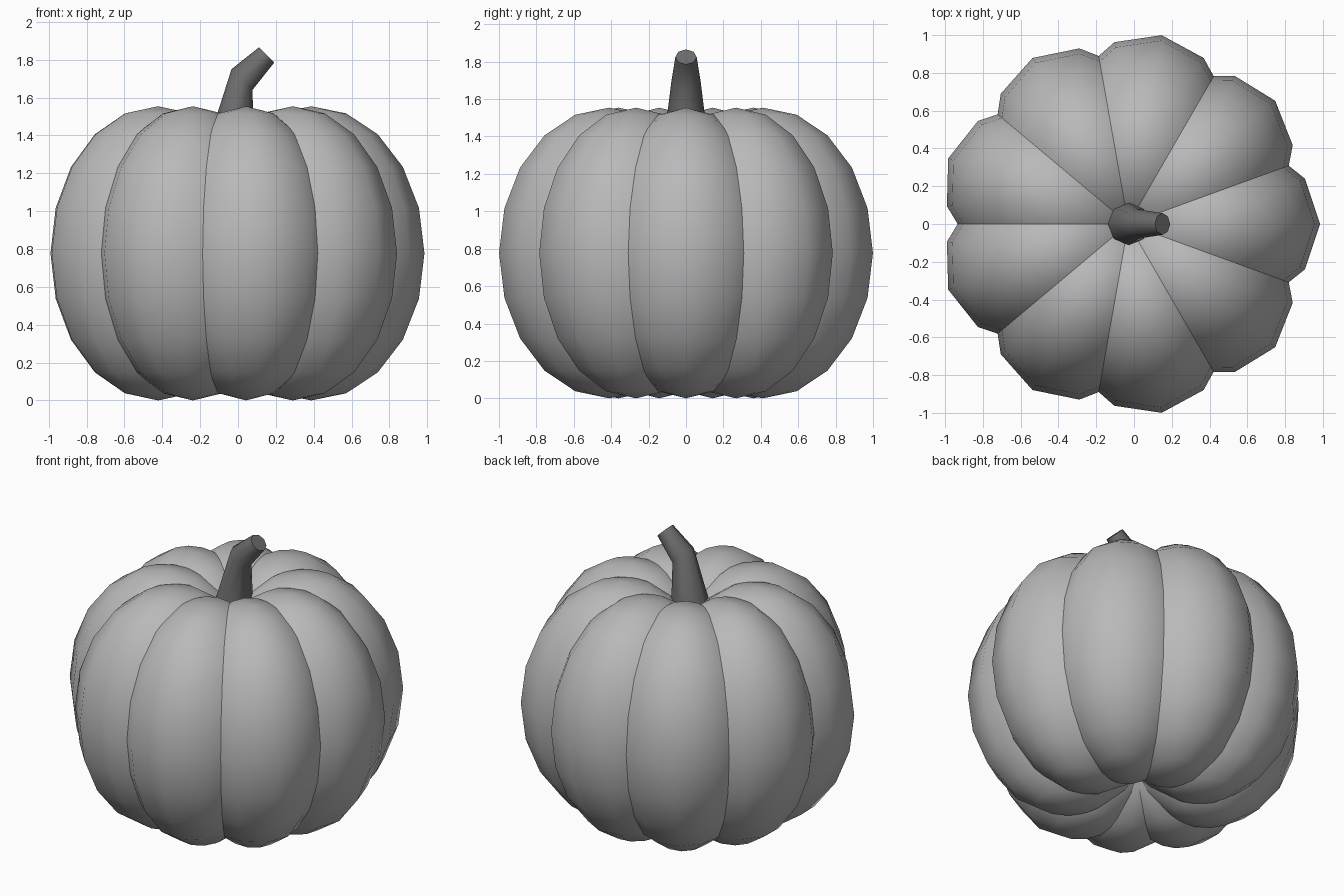
import bpy, bmesh, math
from mathutils import Matrix, Vector

if "Cube" in bpy.data.objects:
    bpy.data.objects.remove(bpy.data.objects["Cube"])

CX = -0.03  # pumpkin axis


def material(name, v):
    m = bpy.data.materials.new(name)
    m.diffuse_color = (v, v, v, 1)
    m.use_nodes = True
    m.node_tree.nodes["Principled BSDF"].inputs["Base Color"].default_value = m.diffuse_color
    return m


def add_object(name, bm, mat):
    bmesh.ops.recalc_face_normals(bm, faces=bm.faces[:])
    me = bpy.data.meshes.new(name)
    bm.to_mesh(me)
    bm.free()
    me.materials.append(mat)
    ob = bpy.data.objects.new(name, me)
    bpy.context.collection.objects.link(ob)
    return ob


skin = material("mid grey skin", 0.485)
stalk = material("dark grey stem", 0.155)

# Nine overlapping ellipsoid lobes around the axis
for i in range(9):
    bm = bmesh.new()
    bmesh.ops.create_uvsphere(bm, u_segments=12, v_segments=10, radius=1)
    place = (Matrix.Translation((CX, 0, 0.777))
             @ Matrix.Rotation(math.radians(40 * i), 4, 'Z')
             @ Matrix.Translation((0.417, 0, 0))
             @ Matrix.Diagonal((0.598, 0.48, 0.777, 1)))
    bmesh.ops.transform(bm, matrix=place, verts=bm.verts)
    for f in bm.faces:
        f.smooth = True
    add_object(f"lobe_{i + 1}", bm, skin)

# Bent, tapered eight-sided stem: centre x, centre z, radius, ring tilt
rings = [(-0.031, 1.40, 0.115, 0), (0.021, 1.695, 0.078, 45), (0.151, 1.825, 0.057, 45)]
bm = bmesh.new()
loops = []
for x, z, r, tilt in rings:
    t = math.radians(tilt)
    u = Vector((math.cos(t), 0, -math.sin(t)))
    loop = []
    for k in range(8):
        a = k * math.pi / 4
        loop.append(bm.verts.new(Vector((x, 0, z)) + u * (r * math.cos(a))
                                 + Vector((0, r * math.sin(a), 0))))
    loops.append(loop)
for lo, hi in zip(loops, loops[1:]):
    for k in range(8):
        n = (k + 1) % 8
        bm.faces.new((lo[k], lo[n], hi[n], hi[k])).smooth = True
bm.faces.new(loops[0][::-1])
bm.faces.new(loops[-1])
# Keep the cut ends crisp
for loop in (loops[0], loops[-1]):
    for k in range(8):
        bm.edges.get((loop[k], loop[(k + 1) % 8])).smooth = False
add_object("stem", bm, stalk)
